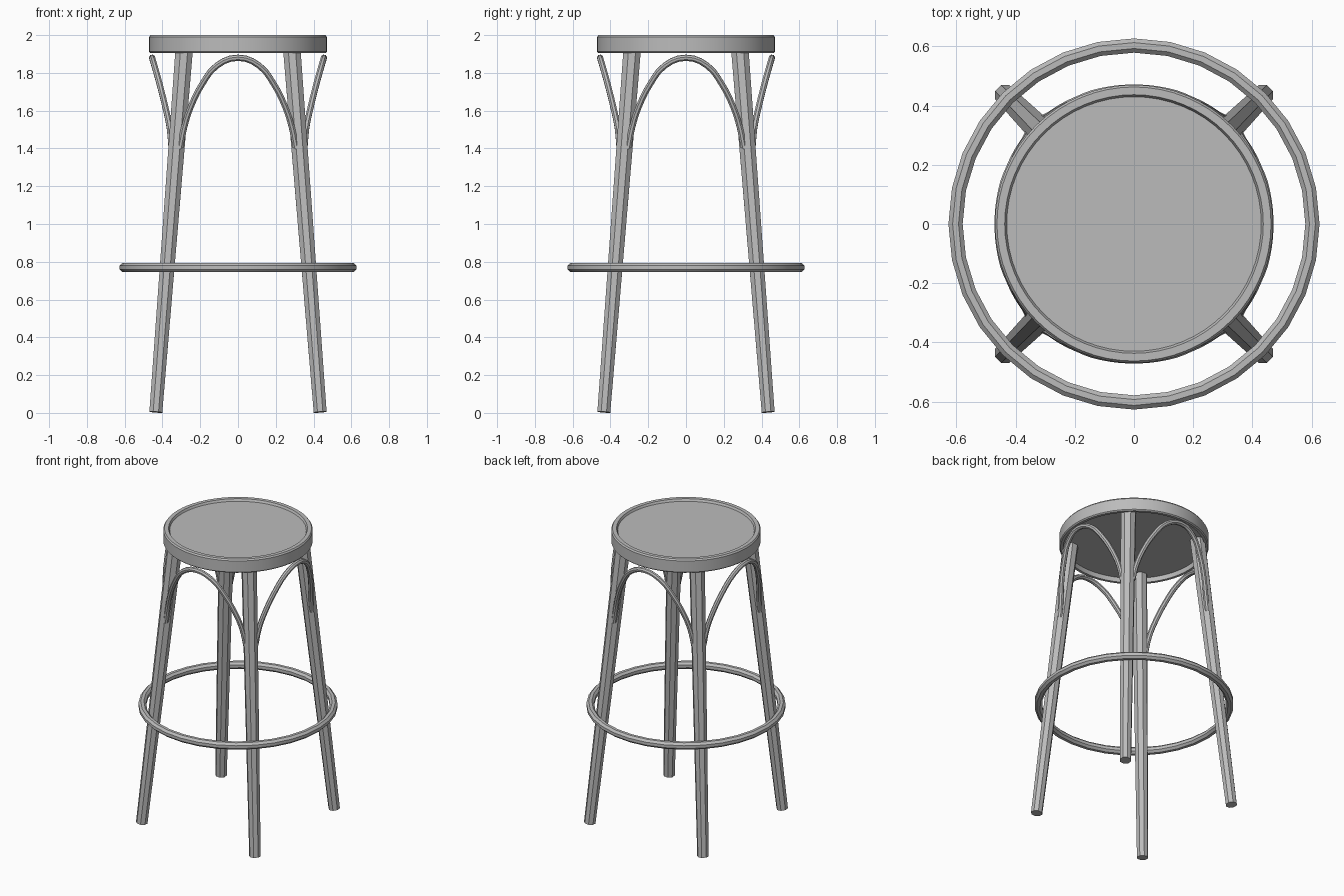
import bpy, bmesh, math
from mathutils import Vector, Matrix

cube = bpy.data.objects.get("Cube")
if cube:
    bpy.data.objects.remove(cube)

grey = bpy.data.materials.new("plain_grey")
grey.use_nodes = True
colour = (0.5, 0.5, 0.5, 1)
grey.diffuse_color = colour
grey.node_tree.nodes["Principled BSDF"].inputs["Base Color"].default_value = colour


def add_object(name, mesh, turn=0):
    obj = bpy.data.objects.new(name, mesh)
    obj.rotation_euler.z = turn
    bpy.context.collection.objects.link(obj)
    if not mesh.materials:
        mesh.materials.append(grey)
    bpy.ops.object.select_all(action='DESELECT')
    obj.select_set(True)
    bpy.context.view_layer.objects.active = obj
    bpy.ops.object.shade_smooth_by_angle(angle=math.radians(30))
    return obj


def lathe(name, profile, steps):
    """Revolve a closed (radius, height) profile around z."""
    bm = bmesh.new()
    verts = [bm.verts.new((r, 0, z)) for r, z in profile]
    edges = [bm.edges.new((a, b)) for a, b in zip(verts, verts[1:])]
    if profile[0][0] > 0:
        edges.append(bm.edges.new((verts[-1], verts[0])))
    bmesh.ops.spin(bm, geom=verts + edges, cent=(0, 0, 0), axis=(0, 0, 1),
                   angle=math.tau, steps=steps)
    bmesh.ops.remove_doubles(bm, verts=bm.verts, dist=0.0005)
    bmesh.ops.recalc_face_normals(bm, faces=bm.faces)
    mesh = bpy.data.meshes.new(name)
    bm.to_mesh(mesh)
    bm.free()
    return add_object(name, mesh)


# Seat: dished top, softened rim, hollow underside
lathe("seat", [(0, 1.935), (0.44, 1.935), (0.445, 1.905), (0.463, 1.905),
               (0.47, 1.912), (0.47, 1.99), (0.463, 2.0), (0.437, 2.0),
               (0.43, 1.985), (0, 1.985)], 64)

# Foot ring: octagonal section around the legs
section = [(0.603 + 0.026 * math.cos(a), 0.77 + 0.026 * math.sin(a))
           for a in (math.tau * (i + 0.5) / 8 for i in range(8))]
lathe("foot_ring", section, 32)

# Legs: tapered octagonal posts splayed along the diagonals
foot, head = Vector((0.435, 0.435, 0.004)), Vector((0.284, 0.284, 1.935))
axis = head - foot
bm = bmesh.new()
bmesh.ops.create_cone(bm, cap_ends=True, segments=8, radius1=0.037,
                      radius2=0.05, depth=axis.length,
                      matrix=Matrix.Rotation(math.pi / 8, 4, 'Z'))
tilt = Vector((0, 0, 1)).rotation_difference(axis).to_matrix().to_4x4()
bm.transform(Matrix.Translation((foot + head) / 2) @ tilt)
leg_mesh = bpy.data.meshes.new("leg")
bm.to_mesh(leg_mesh)
bm.free()
for i, place in enumerate(("back_left", "back_right", "front_right", "front_left")):
    add_object(place + "_leg", leg_mesh, i * math.pi / 2)

# Arches: bent rods between neighbouring legs, leaning outward at the top
half = [(0.307, -0.352, 1.4), (0.285, -0.362, 1.51), (0.25, -0.385, 1.62),
        (0.19, -0.415, 1.74), (0.11, -0.443, 1.84)]
path = half + [(0, -0.455, 1.88)] + [(-x, y, z) for x, y, z in reversed(half)]
curve = bpy.data.curves.new("arch_path", 'CURVE')
curve.dimensions = '3D'
curve.bevel_depth = 0.017
curve.bevel_resolution = 2
curve.resolution_u = 3
curve.use_fill_caps = True
spline = curve.splines.new('BEZIER')
spline.bezier_points.add(len(path) - 1)
for point, co in zip(spline.bezier_points, path):
    point.co = co
    point.handle_left_type = point.handle_right_type = 'AUTO'
helper = bpy.data.objects.new("arch_helper", curve)
bpy.context.collection.objects.link(helper)
depsgraph = bpy.context.evaluated_depsgraph_get()
arch_mesh = bpy.data.meshes.new_from_object(helper.evaluated_get(depsgraph))
bpy.data.objects.remove(helper)
arch_mesh.materials.clear()
for i, side in enumerate(("front", "left", "back", "right")):
    add_object(side + "_arch", arch_mesh, i * math.pi / 2)
